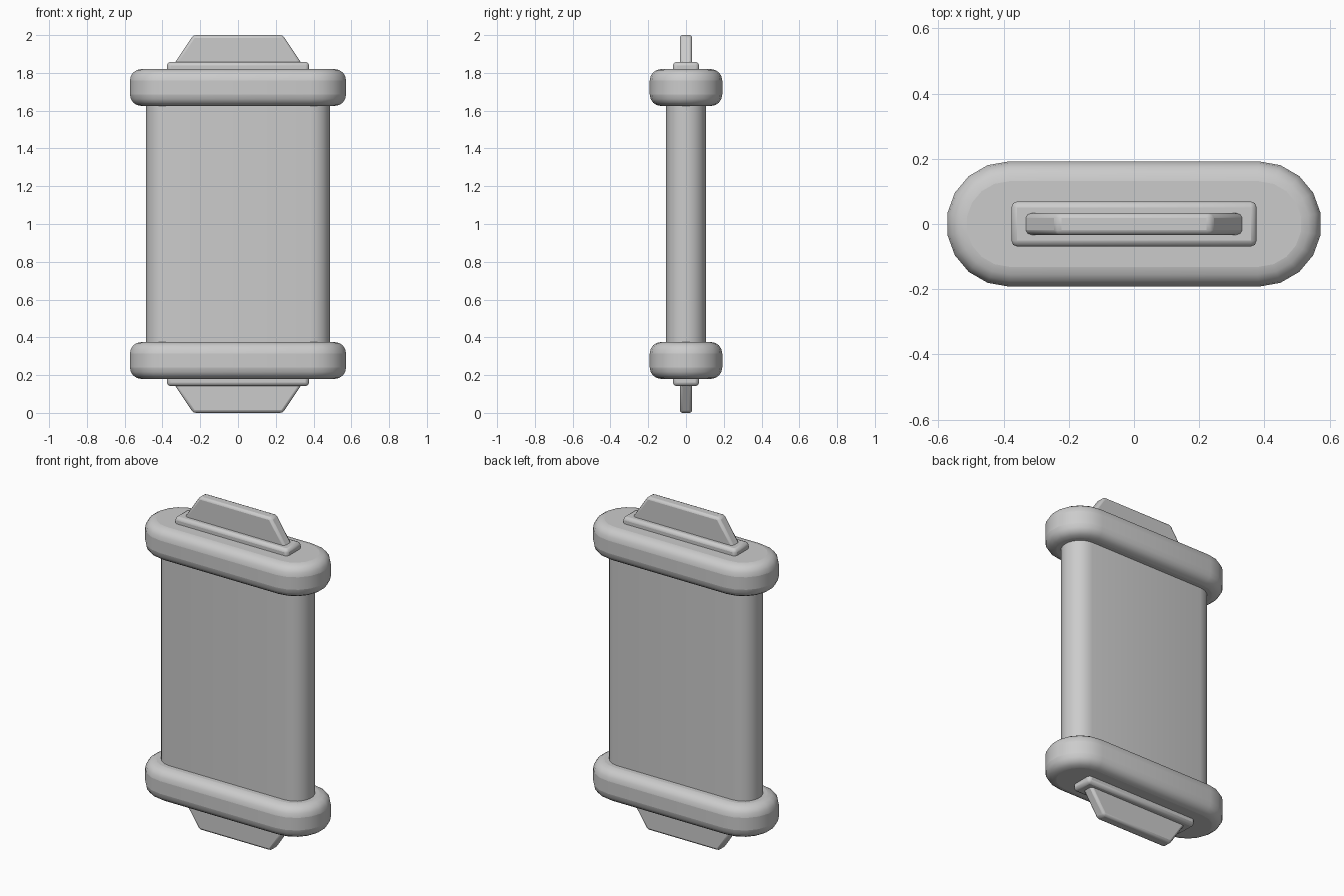
import bpy, bmesh
from math import pi, cos, sin

if "Cube" in bpy.data.objects:
    bpy.data.objects.remove(bpy.data.objects["Cube"])

MID = 1.0  # every part is built around the mid-height, so ends mirror in z


def stadium(c, r, n=9):
    """Pill outline: two half circles of n sides centred at x = +-c."""
    pts = []
    for s, start in ((1, -pi / 2), (-1, pi / 2)):
        pts += [(s * c + r * cos(start + pi * i / n), r * sin(start + pi * i / n))
                for i in range(n + 1)]
    return pts


def rect(x, y):
    return [(-x, -y), (x, -y), (x, y), (-x, y)]


def part(name, lower, upper, z0, z1, bevel=0, segments=3, mirror=True):
    """Solid between two matching outlines, bevelled and mirrored top to bottom."""
    bm = bmesh.new()
    lo = [bm.verts.new((x, y, z0 - MID)) for x, y in lower]
    hi = [bm.verts.new((x, y, z1 - MID)) for x, y in upper]
    n = len(lo)
    bm.faces.new(lo[::-1])
    bm.faces.new(hi)
    for i in range(n):
        j = (i + 1) % n
        bm.faces.new((lo[i], lo[j], hi[j], hi[i]))
    bmesh.ops.recalc_face_normals(bm, faces=bm.faces)
    mesh = bpy.data.meshes.new(name)
    bm.to_mesh(mesh)
    bm.free()
    ob = bpy.data.objects.new(name, mesh)
    ob.location.z = MID
    bpy.context.collection.objects.link(ob)
    if bevel:
        b = ob.modifiers.new("round_edges", 'BEVEL')
        b.width, b.segments = bevel, segments
        b.limit_method, b.angle_limit = 'ANGLE', 0.7
    if mirror:
        m = ob.modifiers.new("both_ends", 'MIRROR')
        m.use_axis = (False, False, True)
        m.use_mirror_merge = False
    bpy.ops.object.select_all(action='DESELECT')
    ob.select_set(True)
    bpy.context.view_layer.objects.active = ob
    bpy.ops.object.shade_smooth_by_angle(angle=0.7)
    return ob


# flat pill-shaped body
body = stadium(0.383, 0.105)
part("body", body, body, 0.33, 1.67, mirror=False)

# thick rounded collars
collar = stadium(0.383, 0.192)
part("end_collars", collar, collar, 1.625, 1.82, bevel=0.06, segments=4)

# thin plinths on the collars
plinth = rect(0.376, 0.069)
part("fin_plinths", plinth, plinth, 1.785, 1.858, bevel=0.018, segments=2)

# tapered fins
part("end_fins", rect(0.357, 0.033), rect(0.237, 0.033), 1.82, 2.0,
     bevel=0.014, segments=2)
